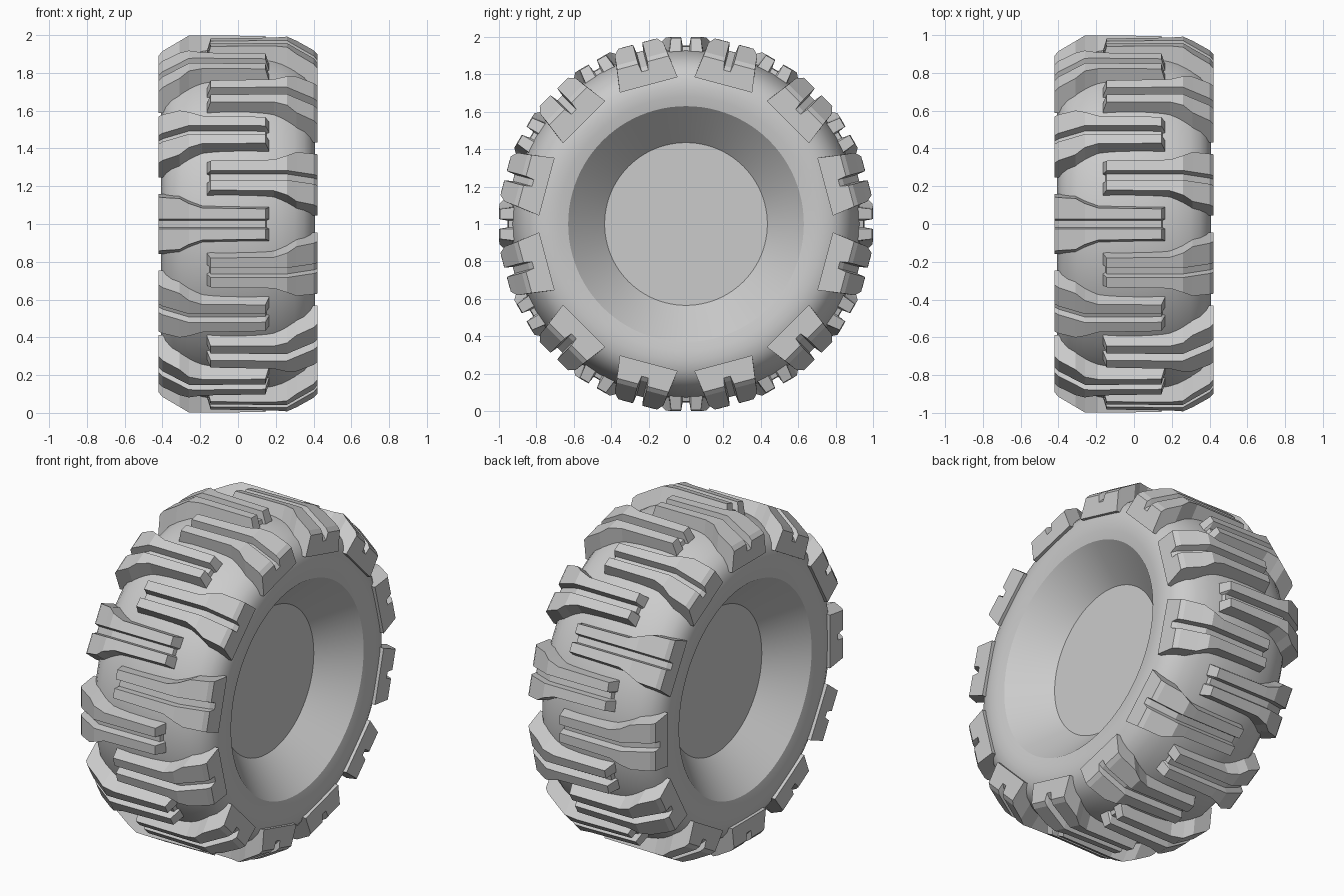
import bpy, bmesh
from math import sin, cos, pi, radians
from mathutils import Vector

if "Cube" in bpy.data.objects:
    bpy.data.objects.remove(bpy.data.objects["Cube"])


def finish(bm, name):
    bmesh.ops.recalc_face_normals(bm, faces=bm.faces)
    me = bpy.data.meshes.new(name)
    bm.to_mesh(me)
    bm.free()
    ob = bpy.data.objects.new(name, me)
    ob.location = (0, 0, 1)
    bpy.context.collection.objects.link(ob)
    return ob


def skin(bm, rings, close_rings=True):
    """Join matching rings of points with quads and cap both ends."""
    vs = [[bm.verts.new(p) for p in r] for r in rings]
    n = len(vs[0])
    for a, b in zip(vs, vs[1:]):
        for i in range(n):
            j = (i + 1) % n
            bm.faces.new((a[i], a[j], b[j], b[i]))
    bm.faces.new(vs[0])
    bm.faces.new(vs[-1])


# Tyre carcass with dished hub: half profile (x, radius), mirrored across x
half = [(0.20, 0.435), (0.395, 0.63), (0.405, 0.68), (0.408, 0.73), (0.40, 0.78),
        (0.382, 0.82), (0.35, 0.857), (0.30, 0.888), (0.23, 0.912), (0.15, 0.927),
        (0.07, 0.934)]
profile = half + [(-x, r) for x, r in reversed(half)]
SEG = 96
bm = bmesh.new()
skin(bm, [[(x, r * cos(2 * pi * i / SEG), r * sin(2 * pi * i / SEG)) for i in range(SEG)]
          for x, r in profile])
body = finish(bm, "tyre_body")
bpy.context.view_layer.objects.active = body
body.select_set(True)
bpy.ops.object.shade_smooth_by_angle(angle=radians(30))
body.select_set(False)

# Tread lug stations: (x, top radius, base radius, top half width, base half width)
stations = [(-0.165, 0.925, 0.85, 0.088, 0.098),
            (-0.145, 0.995, 0.85, 0.080, 0.100),
            (0.19, 0.999, 0.85, 0.085, 0.105),
            (0.26, 0.998, 0.80, 0.108, 0.135),
            (0.31, 0.968, 0.77, 0.135, 0.160),
            (0.40, 0.915, 0.77, 0.140, 0.160),
            (0.42, 0.892, 0.77, 0.143, 0.160)]
GROOVE, DEPTH = 0.026, 0.045


def lug_section(top, base, ht, hb):
    right = [(GROOVE * 0.7, top - DEPTH), (GROOVE, top), (ht, top), (hb, base)]
    return [(-t, r) for t, r in reversed(right)] + right


# Twelve lugs per side, the two sides staggered by half a step
for name, side, start in (("right_tread_lugs", 1, 15), ("left_tread_lugs", -1, 0)):
    bm = bmesh.new()
    for k in range(12):
        a = radians(start + 30 * k)
        out, tan = Vector((0, cos(a), sin(a))), Vector((0, -sin(a), cos(a)))
        skin(bm, [[Vector((side * x, 0, 0)) + tan * t + out * r
                   for t, r in lug_section(top, base, ht, hb)]
                  for x, top, base, ht, hb in stations])
    finish(bm, name)
